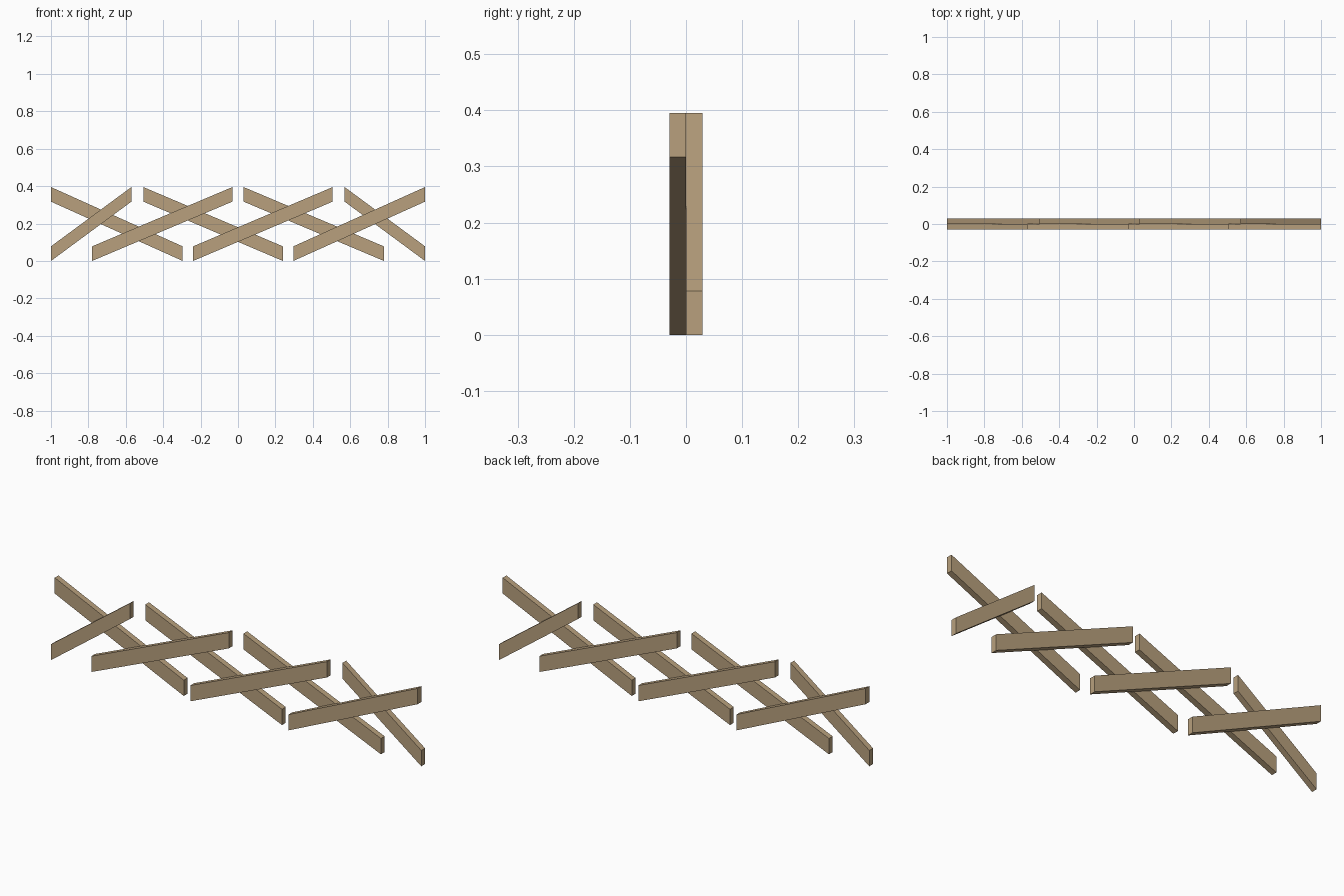
import bpy
import bmesh

cube = bpy.data.objects.get("Cube")
if cube:
    bpy.data.objects.remove(cube, do_unlink=True)

# Pale timber colour
wood = bpy.data.materials.new("pale_wood")
wood.use_nodes = True
colour = (0.48, 0.352, 0.206, 1.0)
wood.diffuse_color = colour
bsdf = next(n for n in wood.node_tree.nodes if n.type == "BSDF_PRINCIPLED")
bsdf.inputs["Base Color"].default_value = colour
bsdf.inputs["Roughness"].default_value = 0.8

HEIGHT = 0.395      # overall lattice height
CUT = 0.078         # height of each plumb-cut end
DEPTH = 0.029       # thickness of one layer


def slat(name, x0, x1, side):
    """Rising slat with vertical ends; side -1 is the front layer.
    The back layer is the front one turned half a turn about z."""
    bm = bmesh.new()
    profile = [(x0, 0), (x1, HEIGHT - CUT), (x1, HEIGHT), (x0, CUT)]
    verts = [bm.verts.new((-side * x, 0, z)) for x, z in profile]
    face = bm.faces.new(verts)
    ext = bmesh.ops.extrude_face_region(bm, geom=[face])
    moved = [v for v in ext["geom"] if isinstance(v, bmesh.types.BMVert)]
    bmesh.ops.translate(bm, verts=moved, vec=(0, side * DEPTH, 0))
    bmesh.ops.recalc_face_normals(bm, faces=bm.faces)
    mesh = bpy.data.meshes.new(name)
    bm.to_mesh(mesh)
    bm.free()
    mesh.materials.append(wood)
    obj = bpy.data.objects.new(name, mesh)
    bpy.context.collection.objects.link(obj)


# Two crossing layers of slats
spans = [(-1.0, -0.57), (-0.78, -0.03), (-0.24, 0.506), (0.296, 1.0)]
for i, (a, b) in enumerate(spans, 1):
    slat(f"front_slat_{i}", a, b, -1)
    slat(f"back_slat_{i}", a, b, 1)
